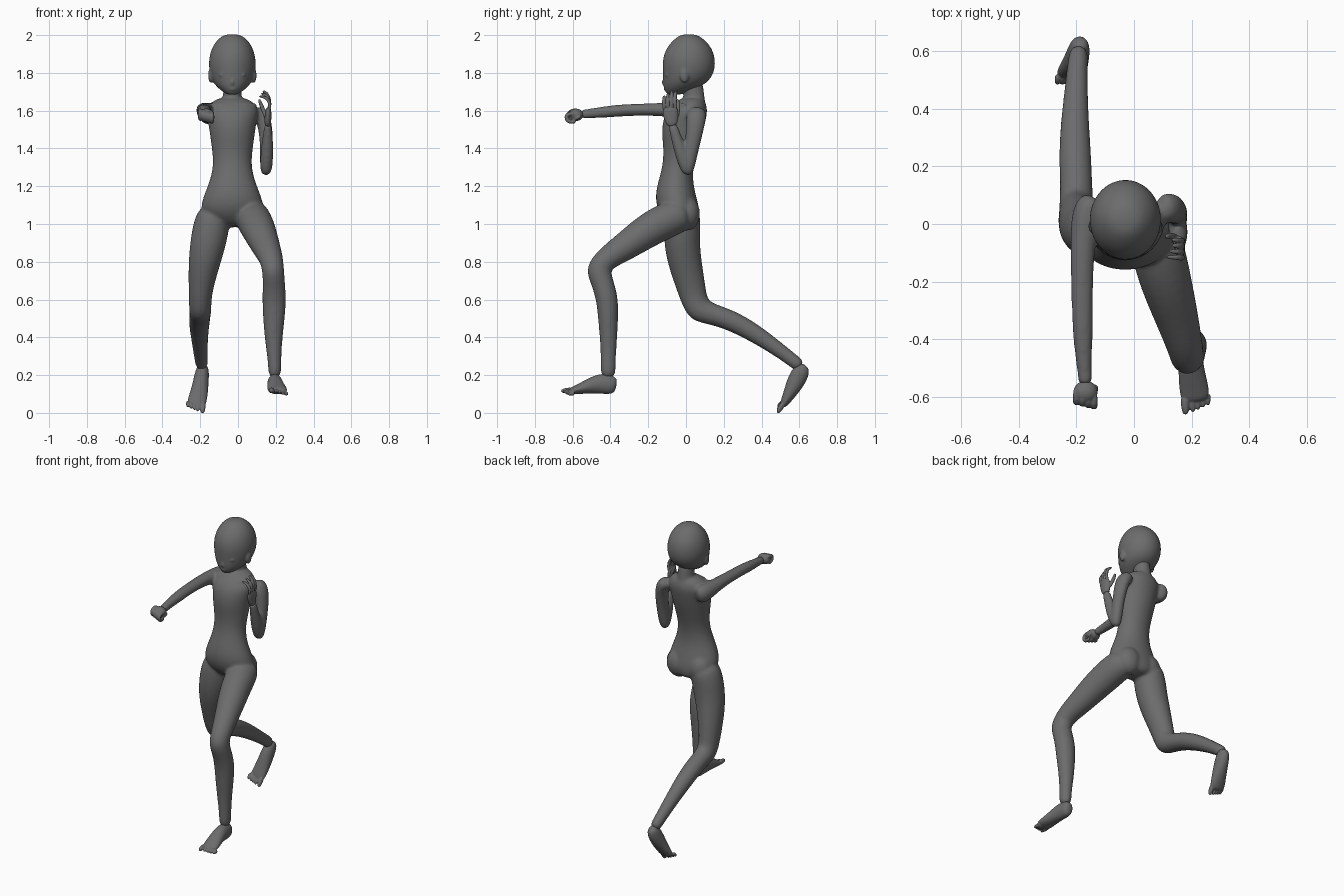
import bpy, bmesh, math
from mathutils import Vector

GREY = bpy.data.materials.new("dark_grey")
GREY.diffuse_color = (0.15, 0.15, 0.15, 1)


def finish(name, bm, levels):
    bmesh.ops.recalc_face_normals(bm, faces=bm.faces)
    for f in bm.faces:
        f.smooth = True
    me = bpy.data.meshes.new(name)
    bm.to_mesh(me)
    bm.free()
    me.materials.append(GREY)
    ob = bpy.data.objects.new(name, me)
    bpy.context.collection.objects.link(ob)
    if levels:
        mod = ob.modifiers.new("smooth", 'SUBSURF')
        mod.levels = mod.render_levels = levels
    return ob


def tube(name, rings, sides=12, levels=2):
    """Loft ellipses (x, y, z, half_width, half_depth) square to their path."""
    bm = bmesh.new()
    pts = [Vector(r[:3]) for r in rings]
    loops = []
    for i, r in enumerate(rings):
        t = Vector()
        if i > 0:
            t += (pts[i] - pts[i - 1]).normalized()
        if i < len(pts) - 1:
            t += (pts[i + 1] - pts[i]).normalized()
        t.normalize()
        ref = Vector((0, 0, 1)) if abs(t.x) > 0.8 else Vector((1, 0, 0))
        u = (ref - t * ref.dot(t)).normalized()
        v = t.cross(u)
        grow = 1.05
        loops.append([bm.verts.new(pts[i]
                      + u * math.cos(2 * math.pi * k / sides) * r[3] * grow
                      + v * math.sin(2 * math.pi * k / sides) * r[4] * grow)
                      for k in range(sides)])
    for a, b in zip(loops, loops[1:]):
        for k in range(sides):
            n = (k + 1) % sides
            bm.faces.new((a[k], a[n], b[n], b[k]))
    bm.faces.new(loops[0])
    bm.faces.new(loops[-1])
    return finish(name, bm, levels)


def ellipsoid(name, loc, radii):
    bm = bmesh.new()
    bmesh.ops.create_uvsphere(bm, u_segments=20, v_segments=12, radius=1)
    for v in bm.verts:
        v.co = Vector([c * r + l for c, r, l in zip(v.co, radii, loc)])
    return finish(name, bm, 0)


def stack(name, cx, rows, sides=16):
    """Upright loft from rows of (z, front y, back y, half width)."""
    ob = tube(name, [(cx, 0, z, w, (b - f) / 2) for z, f, b, w in rows], sides)
    for i, (z, f, b, w) in enumerate(rows):
        for v in ob.data.vertices[i * sides:(i + 1) * sides]:
            v.co.y += (f + b) / 2
    return ob


def digit(name, pts, r):
    rows = [(*p, r, r) for p in pts]
    rows[-1] = (*pts[-1], r * 0.6, r * 0.6)
    return tube(name, rows, 8, 1)


def fuse(name, parts, voxel, passes):
    """Melt parts into one continuous skin."""
    bpy.context.view_layer.update()
    deps = bpy.context.evaluated_depsgraph_get()
    bm = bmesh.new()
    for p in parts:
        me = bpy.data.meshes.new_from_object(p.evaluated_get(deps))
        bm.from_mesh(me)
    for p in parts:
        bpy.data.objects.remove(p)
    ob = finish(name, bm, 0)
    rm = ob.modifiers.new("skin", 'REMESH')
    rm.mode, rm.voxel_size, rm.use_smooth_shade = 'VOXEL', voxel, True
    sm = ob.modifiers.new("soften", 'SMOOTH')
    sm.factor, sm.iterations = 0.5, passes


CX = -0.03
body, head = [], []

# Torso
body.append(stack("torso", CX, [
    (1.672, -0.01, 0.085, 0.055), (1.65, -0.05, 0.10, 0.105), (1.605, -0.097, 0.112, 0.138),
    (1.55, -0.119, 0.102, 0.126), (1.48, -0.126, 0.086, 0.116), (1.40, -0.116, 0.061, 0.105),
    (1.31, -0.12, 0.036, 0.096), (1.22, -0.146, 0.034, 0.118), (1.15, -0.16, 0.05, 0.148),
    (1.08, -0.15, 0.068, 0.166), (1.03, -0.12, 0.072, 0.14), (0.98, -0.07, 0.055, 0.07)]))
for s, side in ((-1, "right"), (1, "left")):
    body.append(ellipsoid(side + "_buttock", (CX + s * 0.075, 0.008, 1.055), (0.08, 0.066, 0.09)))
    body.append(tube(side + "_collarbone", [
        (CX + s * 0.02, -0.05, 1.63, 0.01, 0.01), (CX + s * 0.07, -0.055, 1.635, 0.011, 0.011),
        (CX + s * 0.14, 0.0, 1.632, 0.012, 0.012)], 8, 1))

# Neck and head
body.append(tube("neck", [
    (CX, 0.05, 1.60, 0.06, 0.055), (CX, 0.045, 1.66, 0.05, 0.054),
    (CX, 0.037, 1.71, 0.047, 0.056), (CX, 0.025, 1.78, 0.047, 0.055)]))
head.append(stack("skull", CX, [
    (2.006, -0.02, 0.05, 0.035), (1.98, -0.06, 0.093, 0.075), (1.93, -0.103, 0.136, 0.108),
    (1.865, -0.122, 0.153, 0.123), (1.80, -0.119, 0.146, 0.118), (1.75, -0.119, 0.112, 0.10),
    (1.72, -0.115, 0.06, 0.074), (1.695, -0.105, 0.0, 0.042), (1.684, -0.095, -0.03, 0.022)]))
head.append(tube("nose", [(CX, -0.108, 1.78, 0.007, 0.007), (CX, -0.121, 1.75, 0.01, 0.013),
                          (CX, -0.114, 1.735, 0.01, 0.009)], 8, 1))
head.append(ellipsoid("lips", (CX, -0.111, 1.714), (0.018, 0.008, 0.007)))
for s, side in ((-1, "right"), (1, "left")):
    head.append(ellipsoid(side + "_ear", (CX + s * 0.114, -0.008, 1.787), (0.014, 0.024, 0.04)))
    head.append(ellipsoid(side + "_eyelid", (CX + s * 0.045, -0.099, 1.79), (0.026, 0.012, 0.013)))

# Punching arm
body.append(tube("right_arm", [
    (-0.135, 0.09, 1.575, 0.04, 0.05), (-0.165, 0.052, 1.585, 0.05, 0.06),
    (-0.175, -0.03, 1.60, 0.046, 0.043), (-0.18, -0.13, 1.607, 0.040, 0.034),
    (-0.18, -0.27, 1.605, 0.036, 0.031), (-0.178, -0.36, 1.60, 0.036, 0.032),
    (-0.175, -0.46, 1.59, 0.029, 0.028), (-0.17, -0.53, 1.583, 0.023, 0.024),
    (-0.168, -0.555, 1.58, 0.028, 0.026)]))
fist = [ellipsoid("fist_palm", (-0.168, -0.583, 1.578), (0.042, 0.04, 0.033))]
for i in range(4):
    x, z, y = -0.199 + 0.02 * i, 1.599 - 0.005 * i, -0.005 * i
    fist.append(digit("right_finger_%d" % i, [
        (x, -0.565, z), (x, -0.595 + y, z + 0.002), (x, -0.618 + y, z - 0.006),
        (x, -0.62 + y, z - 0.03), (x, -0.60 + y, z - 0.046), (x, -0.58, z - 0.043)], 0.013))
fist.append(digit("right_thumb", [(-0.135, -0.555, 1.575), (-0.132, -0.585, 1.556),
                                  (-0.15, -0.605, 1.545), (-0.175, -0.606, 1.545)], 0.012))

# Guarding arm
body.append(tube("left_upper_arm", [
    (0.085, 0.06, 1.605, 0.035, 0.045), (0.13, 0.055, 1.575, 0.043, 0.054),
    (0.147, 0.047, 1.50, 0.037, 0.046), (0.152, 0.03, 1.40, 0.034, 0.038),
    (0.15, 0.014, 1.31, 0.034, 0.034), (0.148, 0.008, 1.275, 0.028, 0.028),
    (0.148, 0.006, 1.258, 0.015, 0.015)]))
body.append(tube("left_forearm", [
    (0.148, 0.008, 1.265, 0.018, 0.018), (0.149, 0.003, 1.285, 0.03, 0.03),
    (0.152, -0.018, 1.35, 0.035, 0.035), (0.156, -0.042, 1.43, 0.03, 0.031),
    (0.158, -0.065, 1.50, 0.022, 0.025), (0.158, -0.072, 1.53, 0.018, 0.025)]))
hand = [tube("palm", [
    (0.158, -0.07, 1.515, 0.017, 0.023), (0.158, -0.078, 1.55, 0.018, 0.036),
    (0.160, -0.083, 1.59, 0.017, 0.042), (0.162, -0.083, 1.62, 0.012, 0.038)])]
for i in range(4):
    y, d = -0.054 - 0.02 * i, 0.012 * abs(i - 0.6)
    hand.append(digit("left_finger_%d" % i, [
        (0.162, y, 1.60), (0.170, y - 0.003, 1.64 - d * 0.4), (0.165, y - 0.004, 1.675 - d),
        (0.15, y - 0.002, 1.70 - d), (0.135 - d, y, 1.712 - d * 1.2)], 0.0095))
hand.append(digit("left_thumb", [(0.155, -0.055, 1.55), (0.14, -0.042, 1.59),
                                 (0.122, -0.04, 1.63), (0.11, -0.045, 1.665)], 0.0115))

# Front leg
body.append(tube("left_leg", [
    (0.06, 0.01, 1.06, 0.08, 0.08), (0.077, -0.07, 1.035, 0.094, 0.096),
    (0.11, -0.20, 0.97, 0.09, 0.091), (0.15, -0.33, 0.875, 0.074, 0.074),
    (0.177, -0.425, 0.815, 0.062, 0.062), (0.186, -0.468, 0.757, 0.057, 0.07),
    (0.19, -0.442, 0.69, 0.058, 0.058), (0.192, -0.416, 0.60, 0.063, 0.058),
    (0.19, -0.412, 0.50, 0.057, 0.053), (0.188, -0.41, 0.38, 0.045, 0.044),
    (0.194, -0.412, 0.27, 0.034, 0.038), (0.195, -0.412, 0.18, 0.035, 0.042)]))
left_foot = [tube("front_foot_base", [
    (0.195, -0.368, 0.143, 0.02, 0.03), (0.195, -0.387, 0.147, 0.035, 0.049),
    (0.195, -0.45, 0.158, 0.04, 0.056), (0.20, -0.52, 0.14, 0.046, 0.037),
    (0.21, -0.58, 0.122, 0.052, 0.024), (0.213, -0.618, 0.115, 0.045, 0.015)])]

# Back leg, heel lifted
body.append(tube("right_leg", [
    (-0.115, -0.015, 1.09, 0.08, 0.09), (-0.14, -0.02, 1.0, 0.096, 0.096),
    (-0.158, -0.022, 0.90, 0.094, 0.094), (-0.178, -0.007, 0.80, 0.084, 0.089),
    (-0.192, 0.018, 0.70, 0.07, 0.079), (-0.20, 0.038, 0.62, 0.06, 0.072),
    (-0.20, 0.066, 0.543, 0.058, 0.073), (-0.20, 0.14, 0.522, 0.055, 0.055),
    (-0.205, 0.24, 0.49, 0.056, 0.054), (-0.205, 0.36, 0.425, 0.048, 0.049),
    (-0.20, 0.48, 0.342, 0.039, 0.039), (-0.195, 0.57, 0.275, 0.034, 0.035),
    (-0.19, 0.61, 0.24, 0.031, 0.034)]))
right_foot = [tube("back_foot_base", [
    (-0.185, 0.636, 0.25, 0.02, 0.022), (-0.188, 0.614, 0.228, 0.035, 0.045),
    (-0.195, 0.586, 0.175, 0.04, 0.049), (-0.205, 0.553, 0.11, 0.046, 0.036),
    (-0.218, 0.525, 0.06, 0.051, 0.024), (-0.223, 0.508, 0.033, 0.044, 0.015)])]

# Toes, big toe first
for i in range(5):
    r = 0.0165 if i == 0 else 0.012
    off = 0 if i == 0 else 0.008 + 0.0175 * i
    x, z, y = 0.176 + off, 0.119 - 0.004 * i, 0.008 * i
    left_foot.append(digit("front_toe_%d" % i, [
        (x, -0.59, z), (x + 0.002, -0.632 + y, z), (x + 0.003, -0.664 + y, z - 0.004)], r))
    x = -0.185 - off
    right_foot.append(digit("back_toe_%d" % i, [
        (x, 0.52, 0.058), (x - 0.002, 0.498, 0.025 + y * 0.8), (x - 0.003, 0.484, -0.003 + y)], r))

# Continuous skins
fuse("body", body, 0.009, 5)
fuse("head", head, 0.006, 4)
fuse("punching_fist", fist, 0.0035, 3)
fuse("open_hand", hand, 0.003, 2)
fuse("front_foot", left_foot, 0.0035, 3)
fuse("back_foot", right_foot, 0.0035, 3)
